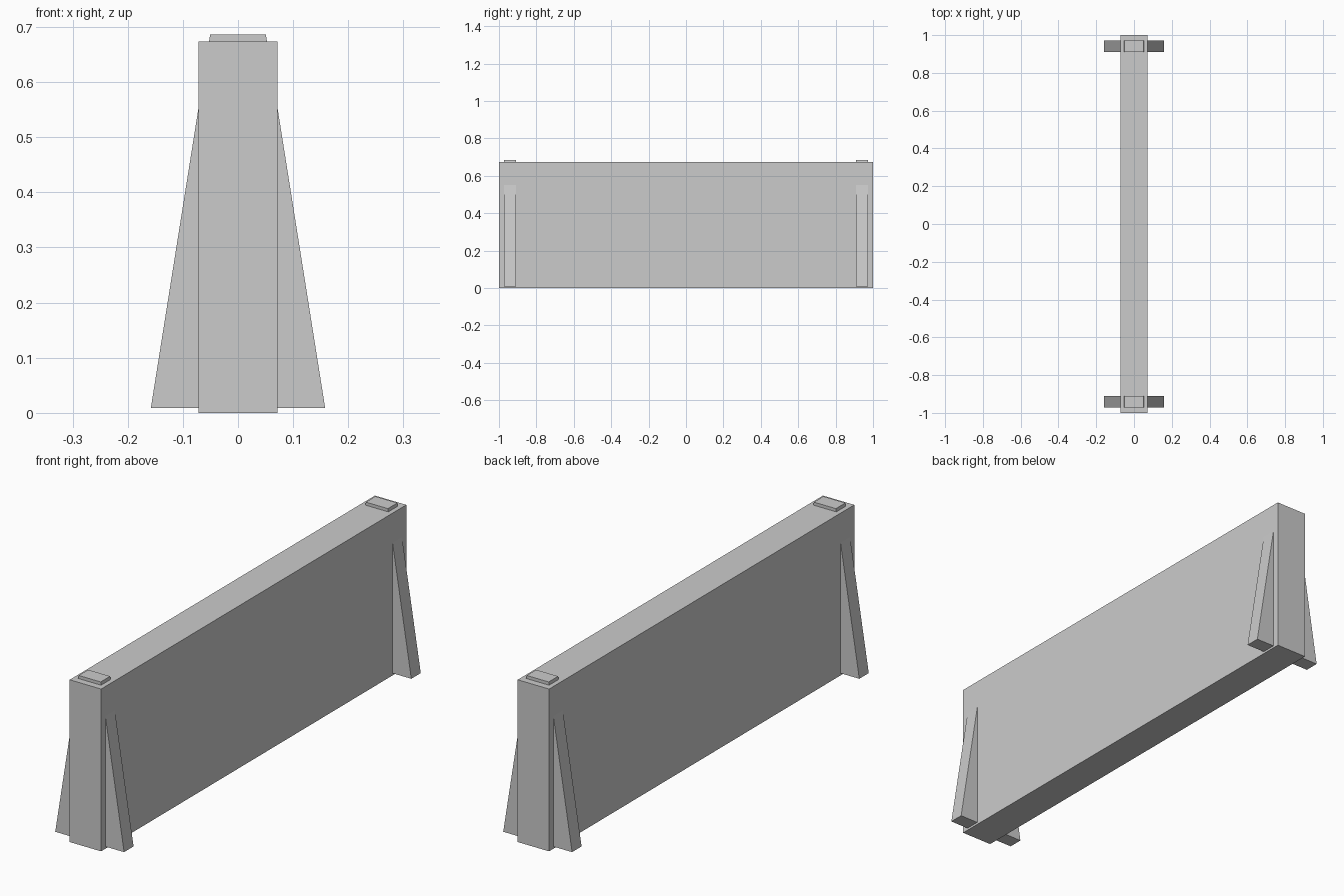
import bpy, bmesh

if "Cube" in bpy.data.objects:
    bpy.data.objects.remove(bpy.data.objects["Cube"])


def prism(name, profile, y0, y1):
    """Extrude an x-z profile from y0 to y1."""
    bm = bmesh.new()
    face = bm.faces.new([bm.verts.new((x, y0, z)) for x, z in profile])
    ext = bmesh.ops.extrude_face_region(bm, geom=[face])
    moved = [v for v in ext["geom"] if isinstance(v, bmesh.types.BMVert)]
    bmesh.ops.translate(bm, verts=moved, vec=(0, y1 - y0, 0))
    bmesh.ops.recalc_face_normals(bm, faces=bm.faces)
    mesh = bpy.data.meshes.new(name)
    bm.to_mesh(mesh)
    bm.free()
    obj = bpy.data.objects.new(name, mesh)
    bpy.context.collection.objects.link(obj)
    return obj


def trapezoid(half_bottom, half_top, z0, z1):
    return [(-half_bottom, z0), (half_bottom, z0), (half_top, z1), (-half_top, z1)]


# Long barrier wall
prism("wall", trapezoid(0.072, 0.072, 0.0, 0.673), -1.0, 1.0)

# Tapered braces passing through the wall near each end, tips showing on top
brace = trapezoid(0.158, 0.0505, 0.009, 0.686)
prism("front_brace", brace, -0.972, -0.91)
prism("back_brace", brace, 0.91, 0.972)
